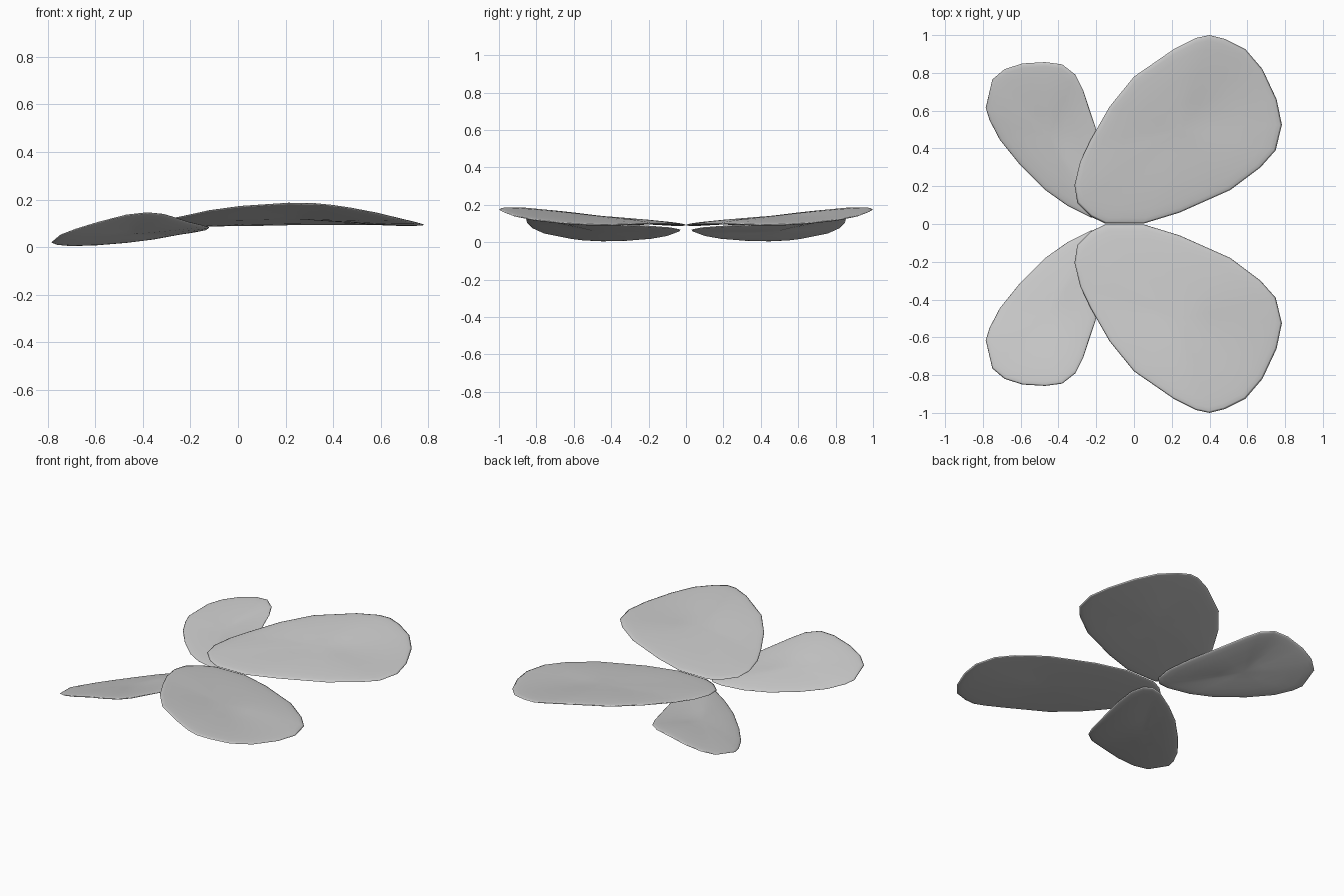
import bpy, bmesh, math

if "Cube" in bpy.data.objects:
    bpy.data.objects.remove(bpy.data.objects["Cube"])

# Rim points (x, y, z) of the wings on the +y side
FORE = [(.05, .002, .093), (.24, .06, .097), (.51, .18, .098), (.67, .30, .096),
        (.75, .39, .093), (.783, .525, .094), (.755, .66, .102), (.68, .82, .12),
        (.59, .925, .142), (.48, .98, .163), (.40, 1.0, .175), (.33, .985, .182),
        (.21, .925, .184), (0, .78, .17), (-.13, .62, .152), (-.23, .445, .13),
        (-.285, .33, .119), (-.315, .205, .11), (-.30, .11, .101),
        (-.23, .04, .094), (-.155, .003, .091)]
HIND = [(-.23, .035, .058), (-.35, .095, .036), (-.47, .18, .021), (-.605, .315, .01),
        (-.71, .445, .007), (-.765, .55, .012), (-.785, .615, .02), (-.75, .765, .05),
        (-.685, .82, .075), (-.59, .85, .104), (-.47, .857, .135), (-.38, .845, .145),
        (-.31, .79, .138), (-.27, .71, .126), (-.205, .515, .105), (-.15, .33, .092),
        (-.12, .17, .083), (-.13, .07, .075), (-.17, .03, .067)]


def wing(name, rim, centre, half):
    """Thin pillow-edged wing: shrinking rings above and below one rim."""
    bm = bmesh.new()
    n = len(rim)
    outer = [bm.verts.new(p) for p in rim]
    for side in (1, -1):
        prev = outer
        for t in (.98, .94, .85, .6, .3):
            lift = side * half * math.sqrt(1 - t ** 4)
            ring = [bm.verts.new([c + (q - c) * t + (lift if k == 2 else 0)
                                  for k, (c, q) in enumerate(zip(centre, p))])
                    for p in rim]
            for i in range(n):
                j = (i + 1) % n
                bm.faces.new((prev[i], prev[j], ring[j], ring[i]))
            prev = ring
        hub = bm.verts.new((centre[0], centre[1], centre[2] + side * half))
        for i in range(n):
            bm.faces.new((prev[i], prev[(i + 1) % n], hub))
    bmesh.ops.recalc_face_normals(bm, faces=bm.faces)
    for f in bm.faces:
        f.smooth = True
    mesh = bpy.data.meshes.new(name)
    bm.to_mesh(mesh)
    bm.free()
    obj = bpy.data.objects.new(name, mesh)
    bpy.context.collection.objects.link(obj)
    # Opposite wing
    mirror = obj.modifiers.new("mirror", 'MIRROR')
    mirror.use_axis = (False, True, False)
    mirror.use_mirror_merge = False
    return obj


# Large front wings and smaller rear wings
wing("front_wings", FORE, (.25, .5, .131), .013)
wing("rear_wings", HIND, (-.45, .47, .066), .012)
